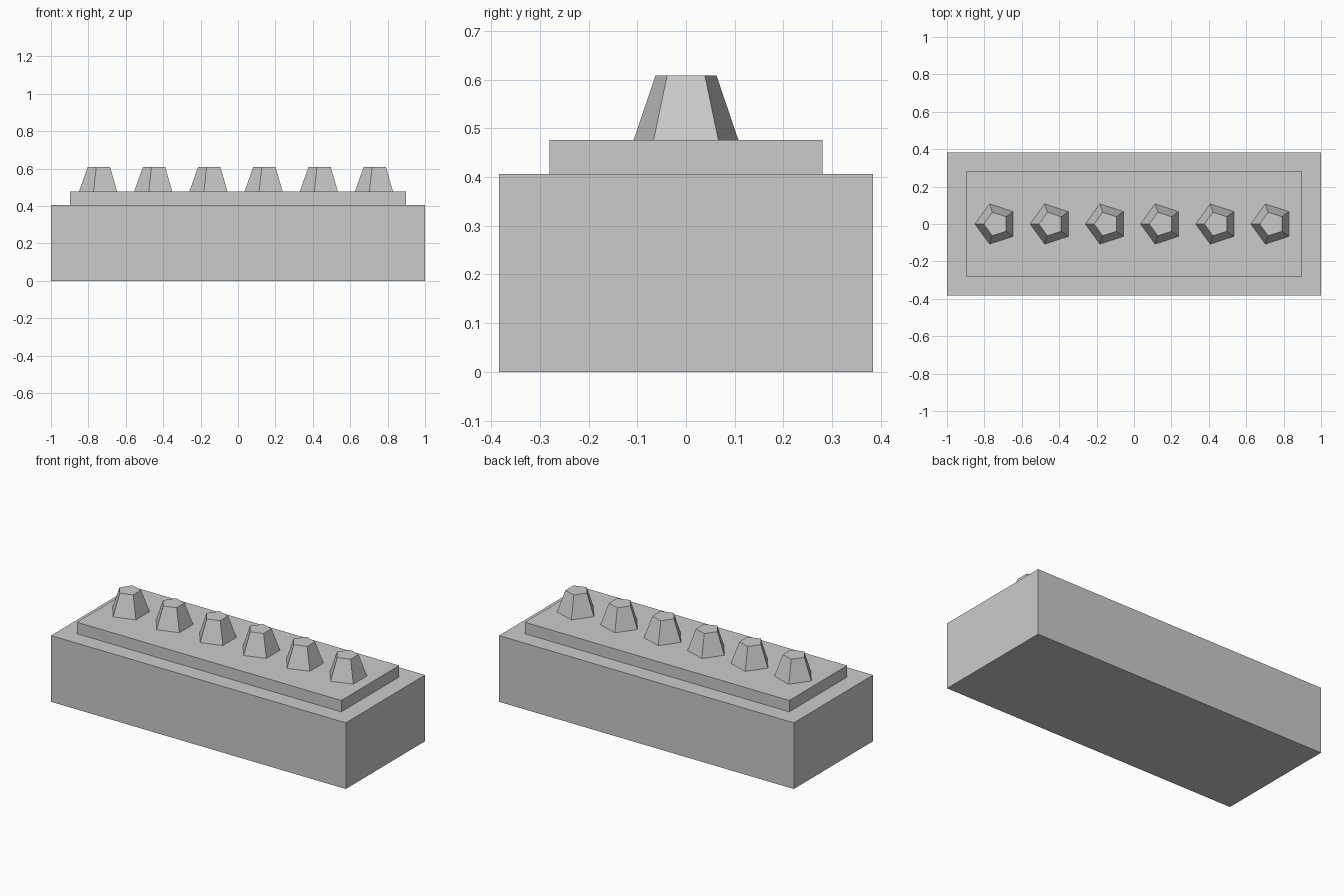
import bpy
from math import pi

if "Cube" in bpy.data.objects:
    bpy.data.objects.remove(bpy.data.objects["Cube"])

BASE_TOP, PLATE_TOP, STUD_TOP = 0.406, 0.476, 0.608


def box(name, sx, sy, z0, z1):
    bpy.ops.mesh.primitive_cube_add(size=1, location=(0, 0, (z0 + z1) / 2))
    ob = bpy.context.object
    ob.name = name
    ob.scale = (sx, sy, z1 - z0)
    bpy.ops.object.transform_apply(location=False, rotation=False, scale=True)
    return ob


def stud(name, x):
    # five-sided tapered peg with one corner pointing to -x
    bpy.ops.mesh.primitive_cone_add(vertices=5, radius1=0.113, radius2=0.066,
                                    depth=STUD_TOP - PLATE_TOP,
                                    location=(x, 0, (PLATE_TOP + STUD_TOP) / 2))
    ob = bpy.context.object
    ob.name = name
    # turn the mesh so its first corner lies along -x
    v = max(ob.data.vertices, key=lambda p: p.co.y)
    first_is_y = abs(v.co.x) < 1e-4
    ob.rotation_euler.z = pi / 2 if first_is_y else pi
    bpy.ops.object.transform_apply(location=False, rotation=True, scale=False)
    return ob


# Main block and raised plate
box("base_block", 2.0, 0.767, 0, BASE_TOP)
box("raised_plate", 1.794, 0.561, BASE_TOP, PLATE_TOP)

# Row of six studs
for i in range(6):
    stud(f"stud_{i + 1}", (i - 2.5) * 0.295)
